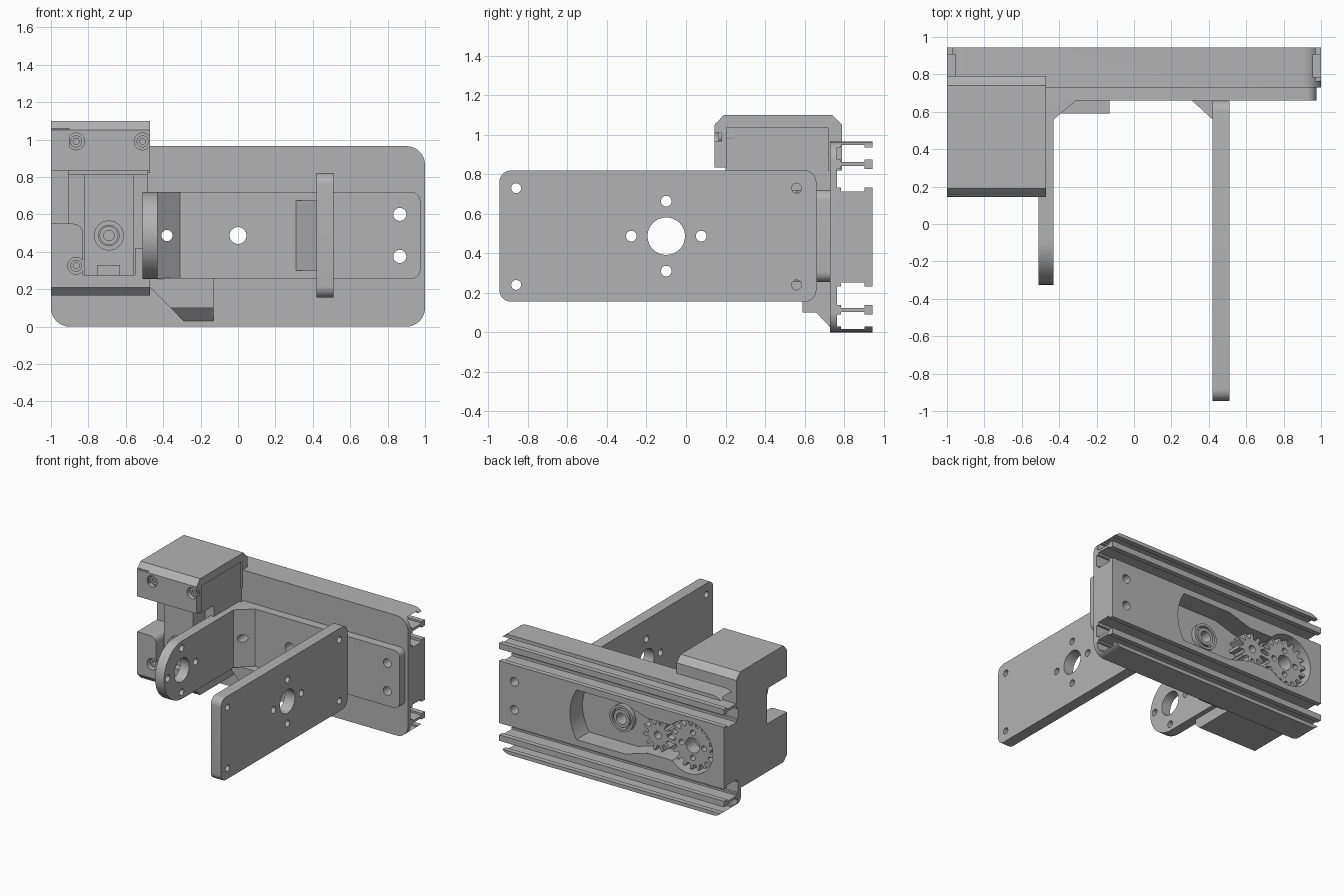
import bpy, bmesh
from math import pi, sin, cos

cube = bpy.data.objects.get("Cube")
if cube:
    bpy.data.objects.remove(cube)

grey = bpy.data.materials.new("machined grey")
grey.use_nodes = True
grey.diffuse_color = (0.45, 0.45, 0.45, 1)
grey.node_tree.nodes["Principled BSDF"].inputs["Base Color"].default_value = grey.diffuse_color


def arc(u, v, r, start=0.0, end=2 * pi, steps=32):
    closed = abs(end - start) > 6.28
    count = steps if closed else steps + 1
    return [(u + r * cos(start + (end - start) * i / steps),
             v + r * sin(start + (end - start) * i / steps)) for i in range(count)]


def rounded(u0, v0, u1, v1, r):
    return (arc(u1 - r, v1 - r, r, 0, pi / 2, 8) + arc(u0 + r, v1 - r, r, pi / 2, pi, 8)
            + arc(u0 + r, v0 + r, r, pi, 1.5 * pi, 8) + arc(u1 - r, v0 + r, r, 1.5 * pi, 2 * pi, 8))


def rect(u0, v0, u1, v1):
    return [(u0, v0), (u1, v0), (u1, v1), (u0, v1)]


def combine(target, cutter, operation="DIFFERENCE"):
    """Apply a boolean and throw the cutter away."""
    mod = target.modifiers.new("cut", "BOOLEAN")
    mod.object, mod.operation, mod.solver = cutter, operation, "EXACT"
    bpy.context.view_layer.update()
    graph = bpy.context.evaluated_depsgraph_get()
    result = bpy.data.meshes.new_from_object(target.evaluated_get(graph))
    target.modifiers.clear()
    target.data = result
    bpy.data.objects.remove(cutter)


def prism(name, outline, axis, low, high, holes=()):
    """Extrude an outline along an axis: x takes (y, z), y takes (x, z)."""
    bm = bmesh.new()
    place = (lambda u, v, d: (d, u, v)) if axis == "x" else (lambda u, v, d: (u, d, v))
    face = bm.faces.new([bm.verts.new(place(u, v, low)) for u, v in outline])
    top = bmesh.ops.extrude_face_region(bm, geom=[face])["geom"]
    for vert in top:
        if isinstance(vert, bmesh.types.BMVert):
            vert.co["xy".index(axis)] = high
    bmesh.ops.recalc_face_normals(bm, faces=bm.faces)
    mesh = bpy.data.meshes.new(name)
    bm.to_mesh(mesh)
    bm.free()
    mesh.materials.append(grey)
    obj = bpy.data.objects.new(name, mesh)
    bpy.context.collection.objects.link(obj)
    for u, v, r in holes:
        combine(obj, prism("hole", arc(u, v, r), axis, low - 0.05, high + 0.05))
    return obj


MID = 0.4825          # height of the centre line
AXLE = 0.487          # height of the shafts
BACK, SLOT, NECK, WEB, FRONT = 0.945, 0.905, 0.785, 0.765, 0.73
GEAR, PINION = -0.69, -0.38

# Slotted back rail: half profile mirrored about the centre line
half = [(BACK, .25), (SLOT, .25), (SLOT, .23), (NECK, .23), (NECK, .25), (WEB, .25),
        (WEB, .345), (NECK, .345), (NECK, .36), (SLOT, .36), (SLOT, .345), (BACK, .345),
        (BACK, .393), (SLOT, .393), (SLOT, .38), (NECK, .38), (NECK, .393), (WEB, .393),
        (WEB, .453), (NECK, .453), (NECK, .465), (SLOT, .465), (SLOT, .453), (BACK, .453),
        (BACK, MID), (FRONT, MID)]
profile = [(y, MID + h) for y, h in half] + [(y, MID - h) for y, h in reversed(half)]
rail = prism("back_rail", profile, "x", -1, 1)
combine(rail, prism("corners", rounded(-1, 0, 1, 2 * MID, 0.1), "y", 0.6, 1.1), "INTERSECT")

# Gear pocket in the back of the rail
dome = [(x, z) for x, z in arc(0, 0, 0.37, -0.57, 0.57, 16)]
outline = [(x, MID + z) for x, z in dome]
outline += [(-0.12, MID + 0.2), (-0.32, MID + 0.14), (GEAR, MID + 0.14),
            (GEAR, MID - 0.14), (-0.32, MID - 0.14), (-0.12, MID - 0.2)]
combine(rail, prism("pocket", outline, "y", NECK, 1.1))
combine(rail, prism("gear_pocket", arc(GEAR, AXLE, 0.21), "y", NECK, 1.1))
shaft_holes = [(0, AXLE, 0.045), (PINION, AXLE, 0.03)]
mount_holes = [(0.865, z, 0.035) for z in (0.375, 0.6)]
for x, z, r in shaft_holes + mount_holes:
    combine(rail, prism("hole", arc(x, z, r), "y", 0.6, 1.1))

# Bearing and gears
prism("bearing_outer", arc(0, AXLE, 0.105), "y", 0.78, 0.82, [(0, AXLE, 0.085)])
prism("bearing_inner", arc(0, AXLE, 0.07), "y", 0.78, 0.82, [(0, AXLE, 0.045)])


def gear(name, x, root, tip, teeth, holes):
    points = []
    for i in range(teeth):
        for r, step in ((root, 0), (root, 0.4), (tip, 0.55), (tip, 0.85)):
            angle = 2 * pi * (i + step) / teeth
            points.append((x + r * cos(angle), AXLE + r * sin(angle)))
    prism(name, points, "y", 0.79, 0.9, holes)


gear("large_gear", GEAR, 0.155, 0.195, 18, [(GEAR, AXLE, 0.06)] + [
    (GEAR + u, AXLE + v, 0.022) for u, v in ((0.1, 0), (-0.1, 0), (0, 0.1), (0, -0.1))])
gear("small_gear", PINION, 0.085, 0.13, 11, [(PINION, AXLE, 0.03)])

# Front mounting plate
prism("mounting_plate", rounded(-0.5, 0.255, 0.975, 0.72, 0.05), "y", 0.66, FRONT + 0.005,
      shaft_holes + mount_holes)

# Two arms with matching hole circles
hub = -0.1
circle = [(hub, AXLE, 0.095)] + [(hub + u, AXLE + v, 0.027) for u, v in
                                 ((0.177, 0), (-0.177, 0), (0, 0.177), (0, -0.177))]
tongue = [(0.7, 0.255), (0.7, 0.72)] + arc(-0.093, AXLE, 0.2325, pi / 2, 1.5 * pi, 24)
prism("round_arm", tongue, "x", -0.51, -0.43, circle)
corners = [(y, z, 0.025) for y in (-0.86, 0.56) for z in (0.24, 0.73)]
prism("long_arm", rounded(-BACK, 0.155, 0.66, 0.82, 0.06), "x", 0.42, 0.51, circle + corners)


# Corner gussets of the arms
def gusset(name, wall, reach, low, high):
    bar = prism(name, rect(wall, low, reach, high), "y", 0.55, 0.67)
    for vert in bar.data.vertices:
        if vert.co.y < 0.6 and abs(vert.co.x - reach) < 0.01:
            vert.co.y = 0.66
    return bar


combine(gusset("round_arm_gusset", -0.44, -0.31, 0.255, 0.72),
        prism("hole", arc(PINION, AXLE, 0.03), "y", 0.4, 0.8))
gusset("long_arm_gusset", 0.43, 0.31, 0.3, 0.675)

# Sloped foot under the plate
foot = prism("lower_foot", [(-0.47, 0.26), (-0.47, 0.21), (-0.29, 0.03), (-0.13, 0.03),
                            (-0.13, 0.26)], "y", 0.59, 0.74)
combine(foot, prism("slope", [(0.5, 0.1), (0.66, 0.1), (0.735, 0.02), (0.5, 0.02)],
                    "x", -1, 0))

# Motor housing: cap, wall, floor and lugs
LEFT, RIGHT = -1, -0.47
cap = prism("housing_cap", [(0.145, 0.835), (0.145, 1.05), (0.19, 1.1), (0.74, 1.1),
                            (0.79, 1.05), (0.79, 0.82), (0.72, 0.82), (0.72, 1.035),
                            (0.205, 1.035), (0.205, 0.835)], "x", LEFT, RIGHT)
screws = [(x, 0.99) for x in (-0.865, -0.51)]
for x, z in screws:
    combine(cap, prism("bore", arc(x, z, 0.045), "y", 0.1, 0.18))
prism("housing_wall", rect(0.4, 0.165, 0.75, 1.06), "x", LEFT, -0.9)
prism("housing_upper_wall", rect(0.15, 0.835, 0.74, 1.06), "x", LEFT, -0.9)
prism("housing_floor", [(0.145, 0.275), (0.145, 0.21), (0.19, 0.165), (FRONT, 0.165),
                        (FRONT, 0.275)], "x", LEFT, RIGHT)
lug = [(LEFT, 0.21), (-0.83, 0.21)] + arc(-0.88, 0.5, 0.05, 0, pi / 2, 8) + [(LEFT, 0.55)]
prism("left_lug", lug, "y", 0.145, 0.42, [(-0.865, 0.325, 0.045)])
prism("right_lug", rect(-0.55, 0.26, RIGHT, 0.42), "y", 0.145, 0.42)
for x, z in screws + [(-0.865, 0.325)]:
    prism("screw", arc(x, z, 0.032), "y", 0.165, 0.24, [(x, z, 0.016)])

# Motor inside the housing
prism("motor_body", rect(-0.91, 0.26, -0.48, 1.04), "y", 0.38, 0.75)
prism("motor_head", rect(-0.91, 0.81, -0.48, 1.04), "y", 0.2, 0.4)
prism("motor_face", rect(-0.82, 0.26, -0.56, 0.85), "y", 0.23, 0.4)
prism("motor_tab", rect(-0.75, 0.26, -0.63, 0.33), "y", 0.17, 0.25)
prism("shaft_collar", arc(GEAR, AXLE, 0.08), "y", 0.2, 0.25, [(GEAR, AXLE, 0.055)])
prism("shaft_ring", arc(GEAR, AXLE, 0.05), "y", 0.2, 0.25, [(GEAR, AXLE, 0.028)])

# Smooth the round surfaces, keep the machined edges crisp
bpy.ops.object.select_all(action="DESELECT")
for obj in bpy.context.collection.objects:
    if obj.type == "MESH" and obj.data.materials and obj.data.materials[0] == grey:
        obj.select_set(True)
        bpy.context.view_layer.objects.active = obj
bpy.ops.object.shade_smooth_by_angle(angle=0.5)
